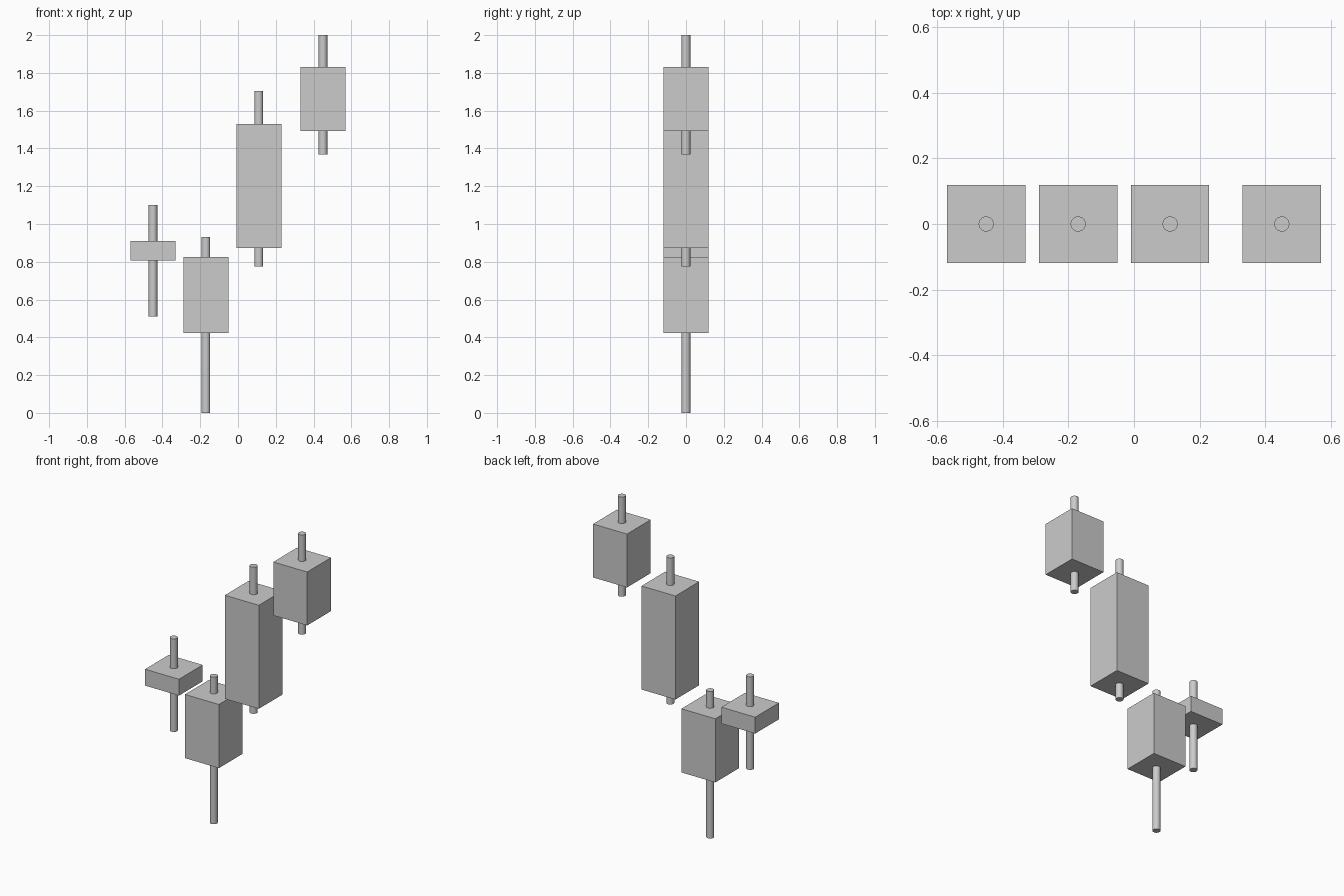
import bpy

if "Cube" in bpy.data.objects:
    bpy.data.objects.remove(bpy.data.objects["Cube"])

WIDTH = 0.238
RADIUS = 0.023

# x, wick bottom, body bottom, body top, wick top
CANDLES = [
    (-0.45, 0.51, 0.807, 0.911, 1.10),
    (-0.17, 0.00, 0.422, 0.826, 0.932),
    (0.11, 0.775, 0.873, 1.53, 1.705),
    (0.45, 1.368, 1.493, 1.832, 2.00),
]


def body(name, x, z0, z1):
    bpy.ops.mesh.primitive_cube_add(size=1, location=(x, 0, (z0 + z1) / 2))
    ob = bpy.context.object
    ob.name = name
    ob.scale = (WIDTH, WIDTH, z1 - z0)
    bpy.ops.object.transform_apply(location=False, rotation=False, scale=True)


def wick(name, x, z0, z1):
    bpy.ops.mesh.primitive_cylinder_add(vertices=32, radius=RADIUS, depth=z1 - z0,
                                        location=(x, 0, (z0 + z1) / 2))
    bpy.context.object.name = name
    bpy.ops.object.shade_smooth_by_angle()


# Each chart candle is a square block on a thin round wick
for i, (x, low, bottom, top, high) in enumerate(CANDLES, 1):
    body(f"candle_body_{i}", x, bottom, top)
    wick(f"candle_wick_{i}", x, low, high)
